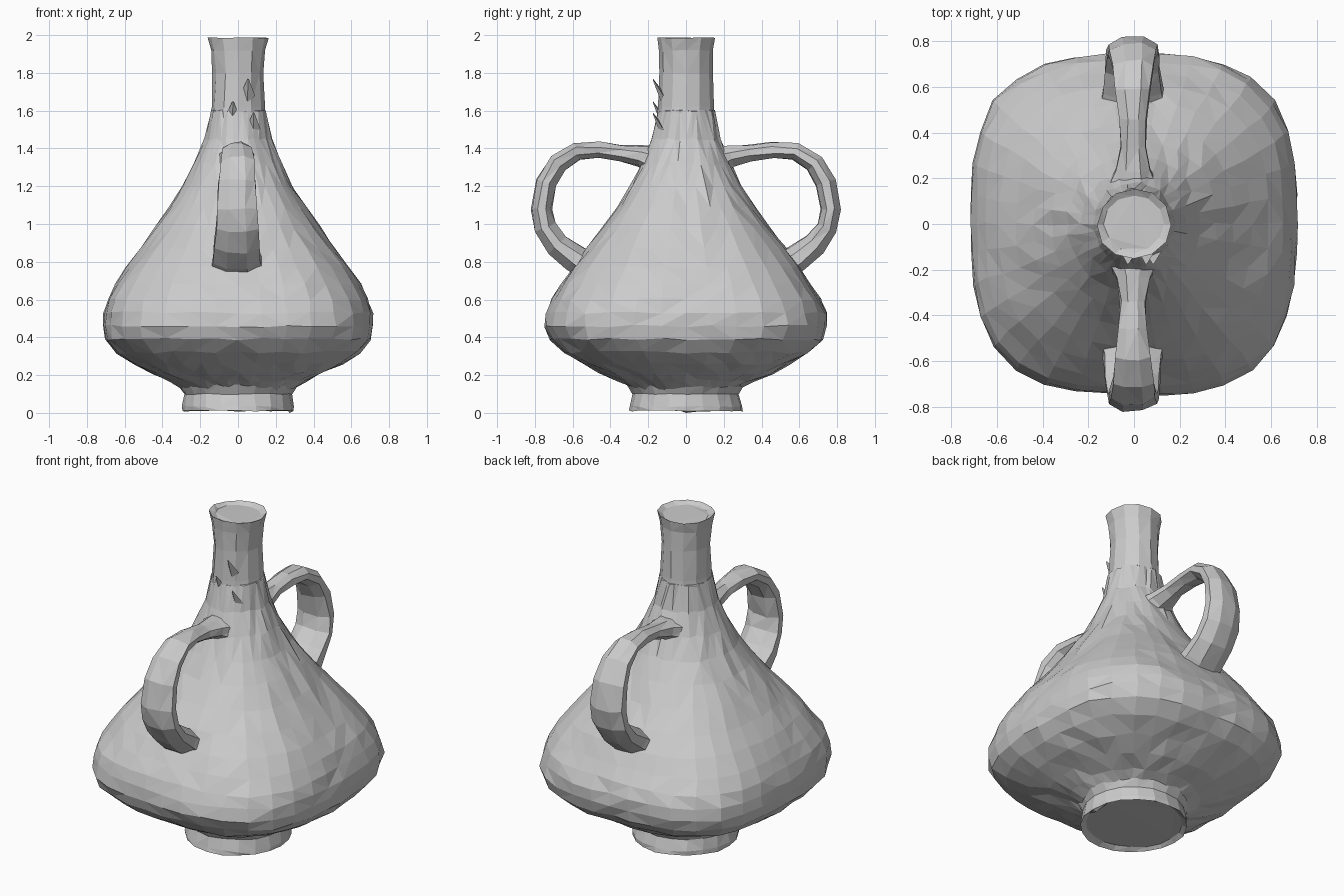
import bpy, bmesh, math, random
from mathutils import Vector

random.seed(4)
if "Cube" in bpy.data.objects:
    bpy.data.objects.remove(bpy.data.objects["Cube"], do_unlink=True)

clay = bpy.data.materials.new("grey clay")
clay.use_nodes = True
clay.diffuse_color = (0.6, 0.6, 0.6, 1)
clay.node_tree.nodes["Principled BSDF"].inputs["Base Color"].default_value = (0.6, 0.6, 0.6, 1)


def jitter(p, amount):
    return p + Vector([random.uniform(-amount, amount) for _ in range(3)])


def loft(name, rings):
    """Skin a list of point rings into a closed, flat-shaded tube."""
    bm = bmesh.new()
    loops = [[bm.verts.new(p) for p in ring] for ring in rings]
    n = len(loops[0])
    for a, b in zip(loops, loops[1:]):
        for i in range(n):
            j = (i + 1) % n
            bm.faces.new((a[i], a[j], b[j], b[i]))
    bm.faces.new(loops[0][::-1])
    bm.faces.new(loops[-1])
    bmesh.ops.triangulate(bm, faces=bm.faces[:])
    bmesh.ops.recalc_face_normals(bm, faces=bm.faces[:])
    mesh = bpy.data.meshes.new(name)
    bm.to_mesh(mesh)
    bm.free()
    mesh.materials.append(clay)
    obj = bpy.data.objects.new(name, mesh)
    bpy.context.collection.objects.link(obj)
    return obj


def squircle(z, rx, ry, power, sides, amount):
    ring = []
    for i in range(sides):
        t = math.tau * i / sides
        c, s = math.cos(t), math.sin(t)
        r = (abs(c) ** power + abs(s) ** power) ** (-1 / power)
        ring.append(jitter(Vector((rx * r * c, ry * r * s, z)), amount))
    return ring


# Body: height, half width, half depth, squareness
profile = [
    (0.13, .30, .28, 2), (0.17, .36, .36, 2.1), (0.21, .45, .46, 2.3),
    (0.26, .55, .55, 2.6), (0.32, .64, .65, 2.8), (0.39, .70, .72, 3),
    (0.46, .715, .745, 3), (0.53, .71, .74, 3), (0.60, .69, .71, 3),
    (0.68, .65, .66, 2.9), (0.77, .59, .60, 2.8), (0.87, .515, .53, 2.6),
    (0.98, .435, .44, 2.5), (1.09, .36, .365, 2.3), (1.20, .29, .295, 2.2),
    (1.32, .23, .235, 2.1), (1.45, .175, .185, 2), (1.60, .145, .15, 2)]
body = loft("body", [squircle(*p, 36, 0.007) for p in profile])

# Neck with a slightly flared mouth and a shallow dished cap
neck_profile = [(1.50, .15, .16), (1.62, .142, .148), (1.80, .135, .14),
                (1.92, .145, .145), (1.985, .16, .155), (1.97, .13, .125)]
neck = loft("neck", [squircle(z, a, b, 2, 12, 0.004) for z, a, b in neck_profile])

# Foot ring under the body
foot_profile = [(0.03, .27, .27), (0.01, .295, .30), (0.035, .295, .30),
                (0.10, .285, .28), (0.15, .32, .31), (0.19, .38, .38)]
foot = loft("foot", [squircle(z, a, b, 2, 20, 0.004) for z, a, b in foot_profile])
foot.data.vertices[0].co.z = 0.0

# Handles: distance out, height, half width, half thickness
handle_path = [
    (.15, 1.33, .12, .08), (.24, 1.36, .075, .055), (.34, 1.375, .055, .042),
    (.46, 1.39, .062, .043), (.58, 1.385, .075, .047), (.68, 1.32, .09, .052),
    (.74, 1.22, .10, .053), (.765, 1.08, .11, .053), (.745, .98, .115, .056),
    (.68, .89, .12, .065), (.59, .82, .13, .075), (.50, .76, .15, .08)]
for name, side in (("front_handle", -1), ("back_handle", 1)):
    rings = []
    for i, (y, z, w, t) in enumerate(handle_path):
        a = handle_path[max(i - 1, 0)]
        b = handle_path[min(i + 1, len(handle_path) - 1)]
        along = Vector((0, b[0] - a[0], b[1] - a[1])).normalized()
        across = Vector((0, -along.z, along.y))
        ring = []
        for k in range(8):
            ang = math.tau * (k + 0.5) / 8
            p = Vector((w * 1.06 * math.cos(ang) - 0.005, y, z)) + across * t * 1.06 * math.sin(ang)
            p.y *= side
            ring.append(jitter(p, 0.005))
        rings.append(ring)
    loft(name, rings)

# Chipped flakes standing off the front of the neck
for i, (x, z) in enumerate(((0.05, 1.70), (-0.03, 1.58), (0.08, 1.52))):
    tip = Vector((x, -0.175, z + 0.07))
    base = [Vector((x - .03, -0.12, z)), Vector((x + .04, -0.12, z - .02)), Vector((x, -0.13, z - .06))]
    loft(f"neck_flake_{i + 1}", [base, [tip + (p - base[0]) * 0.1 for p in base]])
